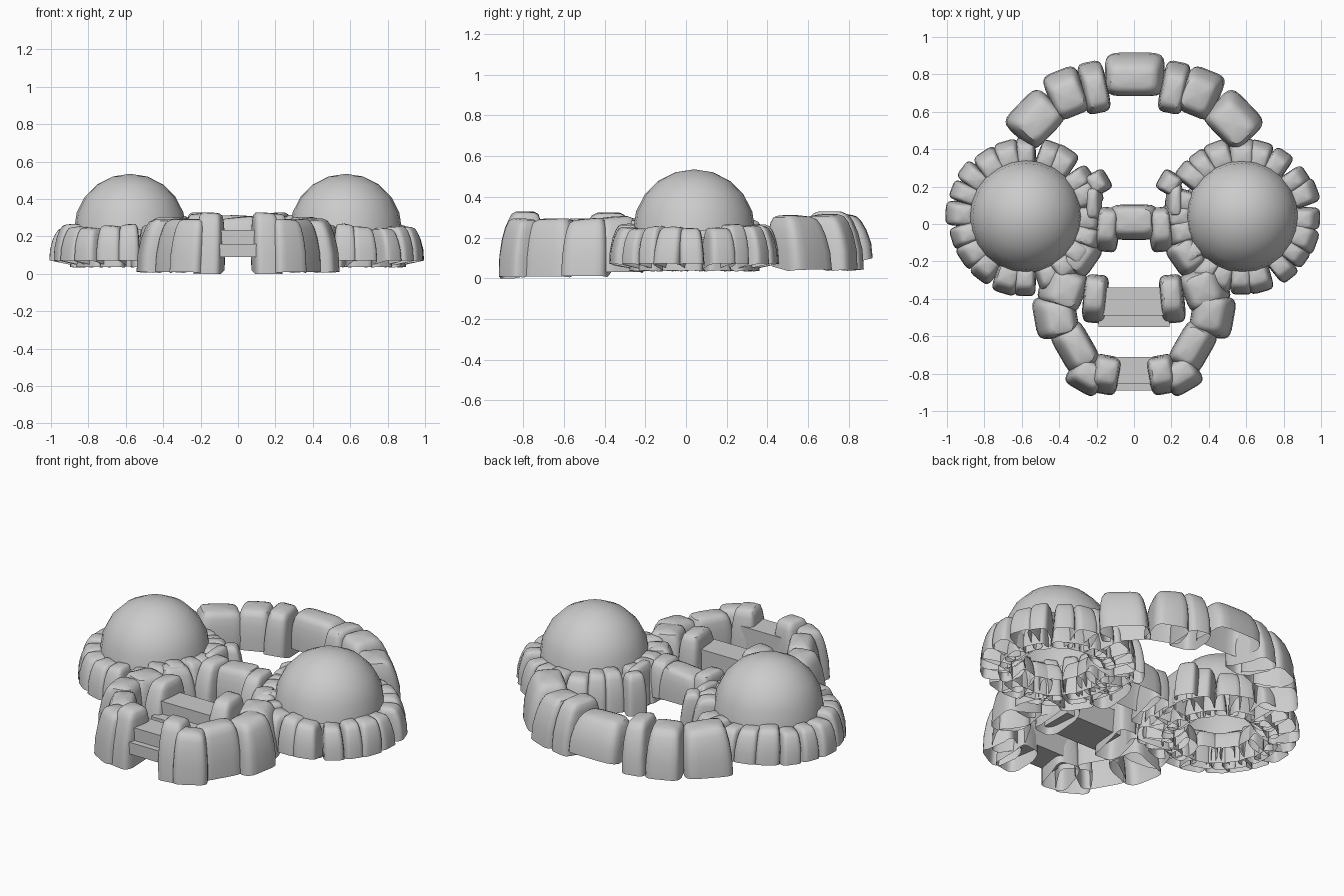
import bpy, bmesh, math, random
from mathutils import Vector

if "Cube" in bpy.data.objects:
    bpy.data.objects.remove(bpy.data.objects["Cube"])

random.seed(4)
DOME_X, DOME_Y = 0.577, 0.04


def make_object(name, bm):
    bmesh.ops.recalc_face_normals(bm, faces=bm.faces)
    mesh = bpy.data.meshes.new(name)
    bm.to_mesh(mesh)
    bm.free()
    obj = bpy.data.objects.new(name, mesh)
    bpy.context.collection.objects.link(obj)
    return obj


# Boulder: pillow-topped shell, open below; the outer wall leans in, the inner wall stops higher
LEVELS = [(0, 1.0), (0.35, 0.99), (0.65, 0.93), (0.85, 0.85), (0.96, 0.75), (1, 0.58)]


def stone(bm, x, y, w, d, z0, z1, face, lean=0.16, raise_in=0.07, lift=0.1):
    n = 20
    a = math.radians(face)
    out, tan = Vector((math.cos(a), math.sin(a), 0)), Vector((-math.sin(a), math.cos(a), 0))
    skew = random.uniform(-0.08, 0.08)
    tilt = random.uniform(-0.1, 0.1)
    rings = []
    for f, s in LEVELS:
        ring = []
        for i in range(n):
            t = 2 * math.pi * (i + 0.5) / n
            c, q = math.cos(t), math.sin(t)
            u = math.copysign(abs(c) ** 0.4, c) * w / 2 * s
            v = math.copysign(abs(q) ** 0.4, q) * d / 2 * s
            inward = max(0, -v / d * 2)
            z = z0 + (z1 - z0) * f + (1 - f) * (lift * v + raise_in * inward) + tilt * u * f
            u += skew * w * f
            if v > 0:
                v -= lean * d * f * f
            p = Vector((x, y, max(z, 0.0))) + tan * u + out * v
            ring.append(bm.verts.new(p))
        rings.append(ring)
    for lo, hi in zip(rings, rings[1:]):
        for i in range(n):
            j = (i + 1) % n
            bm.faces.new((lo[i], lo[j], hi[j], hi[i]))
    top = bm.verts.new(sum((v.co for v in rings[-1]), Vector()) / n + Vector((0, 0, 0.004)))
    for i in range(n):
        bm.faces.new((rings[-1][i], rings[-1][(i + 1) % n], top))


# Domes and the small stones circling them
for side, label in ((1, "right"), (-1, "left")):
    bm = bmesh.new()
    bmesh.ops.create_uvsphere(bm, u_segments=24, v_segments=10, radius=0.3)
    low = [v for v in bm.verts if v.co.z < -0.01]
    bmesh.ops.delete(bm, geom=low, context='VERTS')
    for v in bm.verts:
        v.co += Vector((side * DOME_X, DOME_Y, 0.235))
    make_object(label + "_dome", bm)

    bm = bmesh.new()
    count = 20
    for i in range(count):
        ang = 360 * i / count + random.uniform(-3, 3)
        a = math.radians(ang)
        r = 0.341 + random.uniform(-0.01, 0.006)
        inner = math.cos(a) < -0.55
        stone(bm, side * (DOME_X + r * math.cos(a)), DOME_Y + r * math.sin(a),
              random.uniform(0.105, 0.145), 0.17, 0.055,
              (0.29 if inner else 0.255) + random.uniform(-0.015, 0.01),
              ang if side > 0 else 180 - ang, 0.16, 0.0, 0.2)
    # lower packing stones beneath the dome edge
    for i in range(14):
        ang = 360 / 14 * i + random.uniform(-8, 8)
        a = math.radians(ang)
        stone(bm, side * (DOME_X + 0.25 * math.cos(a)), DOME_Y + 0.25 * math.sin(a),
              0.13, 0.14, 0.03, 0.2, ang if side > 0 else 180 - ang)
    make_object(label + "_dome_stones", bm)

# Large boulders on the centre line: x, y, width, depth, bottom, top, facing
bm = bmesh.new()
stone(bm, 0.005, 0.80, 0.32, 0.235, 0.07, 0.31, 90, 0.22, 0.07, 0.25)
stone(bm, 0, 0.01, 0.26, 0.19, 0.09, 0.30, 270, 0.08, 0.03, 0)
make_object("centre_boulders", bm)

# Mirrored boulders of the back arc, the middle and the front court
PAIRS = {
    "back_arc": [(0.215, 0.73, 0.14, 0.28, 0.03, 0.325, 78), (0.36, 0.70, 0.20, 0.26, 0.03, 0.31, 68),
                 (0.53, 0.56, 0.27, 0.24, 0.03, 0.305, 44)],
    "middle": [(0.14, -0.03, 0.12, 0.24, 0.05, 0.31, 275), (0.215, 0.12, 0.20, 0.09, 0.06, 0.30, 180),
               (0.19, 0.22, 0.12, 0.12, 0.06, 0.29, 150), (0.28, -0.17, 0.19, 0.17, 0.04, 0.29, 215)],
    "front_court": [(0.205, -0.40, 0.13, 0.26, 0.03, 0.32, 275), (0.38, -0.34, 0.22, 0.24, 0.02, 0.30, 20),
                    (0.42, -0.49, 0.23, 0.23, 0.0, 0.29, 350), (0.315, -0.66, 0.26, 0.19, 0.0, 0.29, 330),
                    (0.255, -0.81, 0.19, 0.18, 0.0, 0.29, 300), (0.155, -0.805, 0.15, 0.21, -0.01, 0.325, 280)],
}
for group, items in PAIRS.items():
    bm = bmesh.new()
    for x, y, w, d, z0, z1, face in items:
        stone(bm, x, y, w, d, z0, z1, face)
        stone(bm, -x, y, w, d, z0, z1, 180 - face)
    make_object(group + "_boulders", bm)

for o in bpy.context.collection.objects:
    o.select_set(True)
    bpy.context.view_layer.objects.active = o
bpy.ops.object.shade_smooth_by_angle(angle=math.radians(40))


# Step slabs: boxes with a narrow lower tread at the front
def slab(name, y0, y1, lip, half):
    z0, zm, z1 = 0.09, 0.16, 0.235
    prof = [(y0, z0), (y0, zm), (lip, zm), (lip, z1), (y1, z1), (y1, z0)]
    bm = bmesh.new()
    f = bm.faces.new([bm.verts.new((-half, y, z)) for y, z in prof])
    ext = bmesh.ops.extrude_face_region(bm, geom=[f])
    for v in ext["geom"]:
        if isinstance(v, bmesh.types.BMVert):
            v.co.x += 2 * half
    make_object(name, bm)


slab("lower_step", -0.89, -0.71, -0.855, 0.16)
slab("upper_step", -0.55, -0.34, -0.49, 0.19)
